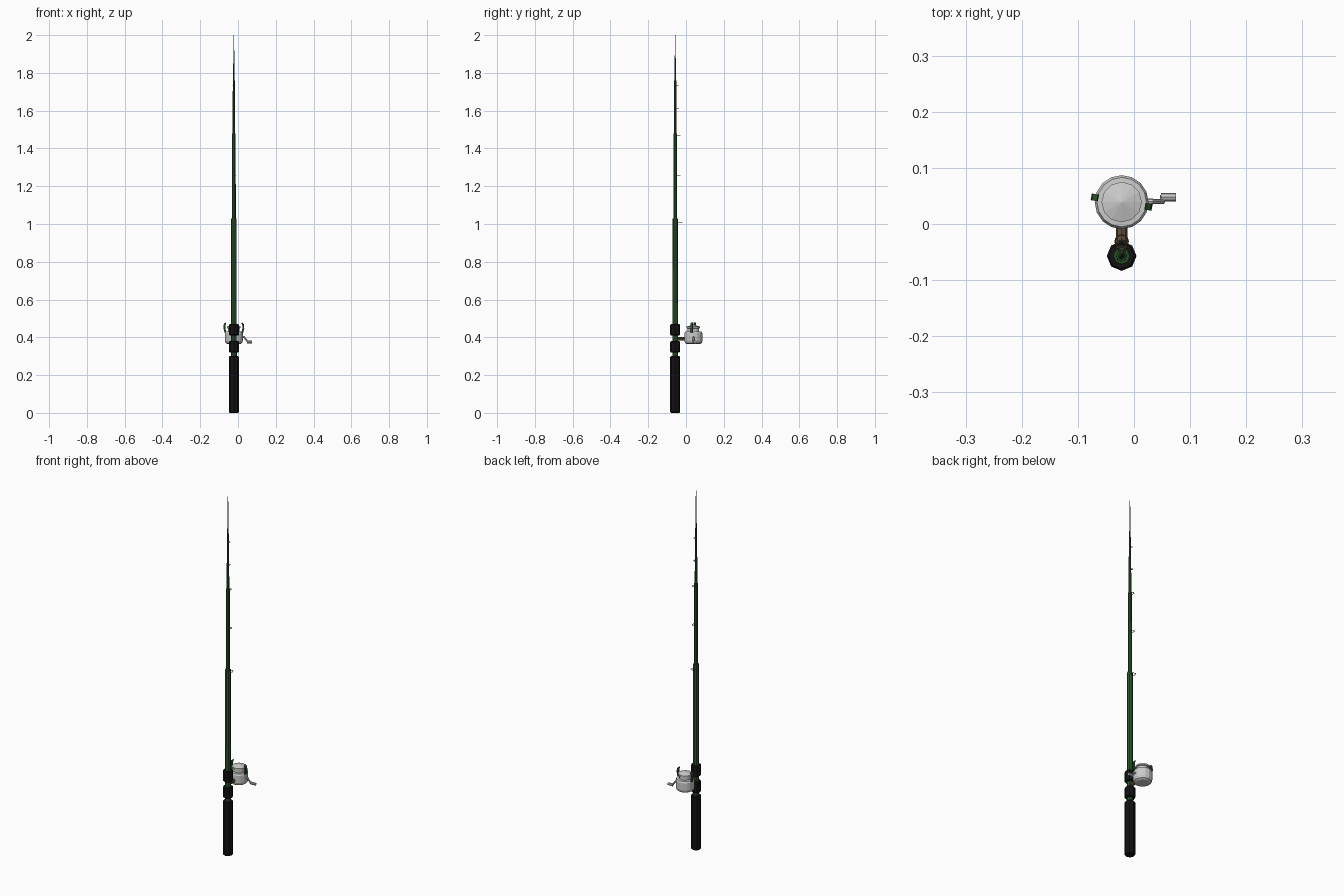
import bpy, bmesh, math
from mathutils import Vector, Matrix

if "Cube" in bpy.data.objects:
    bpy.data.objects.remove(bpy.data.objects["Cube"])

RX, RY = -0.022, -0.057      # rod axis
CX, CY = -0.022, 0.039       # reel axis


def material(name, rgb):
    m = bpy.data.materials.new(name)
    m.diffuse_color = (*rgb, 1)
    m.use_nodes = True
    m.node_tree.nodes["Principled BSDF"].inputs["Base Color"].default_value = m.diffuse_color
    return m


green = material("green", (0.025, 0.09, 0.025))
black = material("black", (0.006, 0.006, 0.006))
brown = material("brown", (0.12, 0.085, 0.05))


def finish(name, bm, mat=None):
    bmesh.ops.recalc_face_normals(bm, faces=bm.faces)
    me = bpy.data.meshes.new(name)
    bm.to_mesh(me)
    bm.free()
    ob = bpy.data.objects.new(name, me)
    bpy.context.collection.objects.link(ob)
    if mat:
        me.materials.append(mat)
    return ob


def lathe(name, x, y, profile, n, mat=None):
    """Stack of n-sided rings from (radius, z); radius 0 makes a point."""
    bm = bmesh.new()
    rings = []
    for r, z in profile:
        if r == 0:
            rings.append([bm.verts.new((x, y, z))] * n)
        else:
            rings.append([bm.verts.new((x + r * math.cos(2 * math.pi * i / n),
                                        y + r * math.sin(2 * math.pi * i / n), z))
                          for i in range(n)])
    for a, b in zip(rings, rings[1:]):
        for i in range(n):
            j = (i + 1) % n
            bm.faces.new(list(dict.fromkeys((a[i], a[j], b[j], b[i]))))
    for (r, _), ring in ((profile[0], rings[0]), (profile[-1], rings[-1])):
        if r:
            bm.faces.new(ring)
    return finish(name, bm, mat)


def rod_between(name, a, b, r, n=8, mat=None):
    a, b = Vector(a), Vector(b)
    d = b - a
    bm = bmesh.new()
    mtx = Matrix.Translation((a + b) / 2) @ d.to_track_quat('Z', 'Y').to_matrix().to_4x4()
    bmesh.ops.create_cone(bm, cap_ends=True, segments=n, radius1=r, radius2=r,
                          depth=d.length, matrix=mtx)
    return finish(name, bm, mat)


# telescopic blank: four stepped sections
sections = [(0.28, 1.03, 0.0155, 0.0145), (1.03, 1.48, 0.0105, 0.0095),
            (1.48, 1.76, 0.007, 0.0055), (1.76, 2.0, 0.0045, 0.001)]
for i, (z0, z1, r0, r1) in enumerate(sections):
    lathe(f"blank_section_{i + 1}", RX, RY, [(r0, z0 - 0.005), (r1, z1)], 8, green)

# handle grip and the two reel seat collars
for name, z0, z1 in (("grip", 0, 0.30), ("lower_collar", 0.32, 0.38),
                     ("upper_collar", 0.41, 0.47)):
    c = 0.004
    lathe(name, RX, RY, [(0.023, z0), (0.0265, z0 + c), (0.0265, z1 - c), (0.023, z1)], 8, black)

# line guides: horizontal rings on the reel side
for i, (z, r, blank) in enumerate([(1.01, 0.0115, 0.0145), (1.255, 0.009, 0.010),
                                   (1.47, 0.0085, 0.0095), (1.61, 0.006, 0.006),
                                   (1.735, 0.005, 0.0055)]):
    bpy.ops.mesh.primitive_torus_add(major_segments=12, minor_segments=5, major_radius=r,
                                     minor_radius=0.0015,
                                     location=(RX, RY + blank + r, z))
    g = bpy.context.object
    g.name = f"line_guide_{i + 1}"
    g.data.materials.append(brown)

# reel body and spool
lathe("reel_body", CX, CY, [(0.034, 0.364), (0.044, 0.370), (0.048, 0.382),
                            (0.048, 0.422), (0.044, 0.430), (0.030, 0.431)], 16)
lathe("spool", CX, CY, [(0.031, 0.425), (0.031, 0.447), (0.036, 0.449),
                        (0.036, 0.457), (0, 0.467)], 12)

# reel foot
rod_between("reel_stem", (RX, RY + 0.014, 0.393), (RX, CY - 0.03, 0.393), 0.010, 8, brown)

# bail arms: bent strips on opposite sides of the spool
outline = [(0.040, 0.418), (0.049, 0.424), (0.055, 0.448), (0.053, 0.470),
           (0.044, 0.478), (0.042, 0.473), (0.046, 0.466), (0.047, 0.448)]
for i, ang in enumerate((-10, 170)):
    bm = bmesh.new()
    f = bm.faces.new([bm.verts.new((r, -0.006, z)) for r, z in outline])
    ext = bmesh.ops.extrude_face_region(bm, geom=[f], use_keep_orig=True)
    bmesh.ops.translate(bm, vec=(0, 0.012, 0),
                        verts=[v for v in ext["geom"] if isinstance(v, bmesh.types.BMVert)])
    bm.transform(Matrix.Translation((CX, CY, 0)) @ Matrix.Rotation(math.radians(ang), 4, 'Z'))
    finish(f"bail_arm_{i + 1}", bm, green)

# crank handle
rod_between("crank_axle", (0.015, 0.040, 0.402), (0.034, 0.040, 0.402), 0.005)
rod_between("crank_arm", (0.031, 0.040, 0.403), (0.052, 0.040, 0.376), 0.0045)
rod_between("crank_pin", (0.050, 0.040, 0.377), (0.050, 0.052, 0.377), 0.004)
rod_between("crank_knob", (0.048, 0.048, 0.376), (0.075, 0.048, 0.376), 0.0075)
